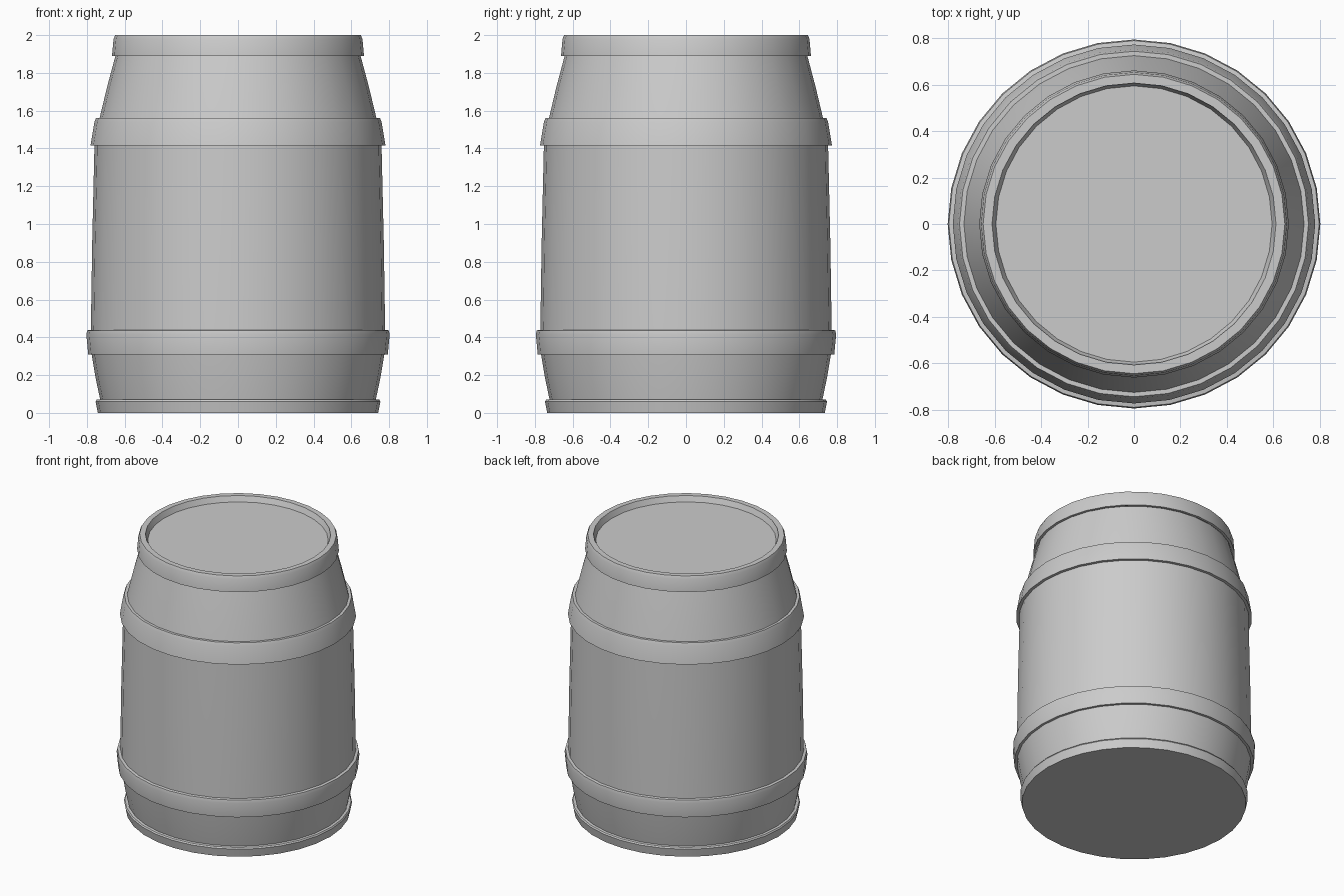
import bpy, bmesh, math

if "Cube" in bpy.data.objects:
    bpy.data.objects.remove(bpy.data.objects["Cube"])

SIDES = 32


def lathe(name, profile, squash=0.99, cap=None):
    """Spin (radius, z) points around z; cap is 'top' or 'bottom' to close that end."""
    bm = bmesh.new()
    rings = []
    for r, z in profile:
        rings.append([bm.verts.new((r * math.cos(a), r * squash * math.sin(a), z))
                      for a in (2 * math.pi * i / SIDES for i in range(SIDES))])
    for low, high in zip(rings, rings[1:]):
        for i in range(SIDES):
            j = (i + 1) % SIDES
            bm.faces.new((low[i], low[j], high[j], high[i]))
    if cap == 'bottom':
        bm.faces.new(rings[0][::-1])
    if cap == 'top':
        bm.faces.new(rings[-1])
    mesh = bpy.data.meshes.new(name)
    bm.to_mesh(mesh)
    bm.free()
    obj = bpy.data.objects.new(name, mesh)
    bpy.context.collection.objects.link(obj)
    bpy.ops.object.select_all(action='DESELECT')
    obj.select_set(True)
    bpy.context.view_layer.objects.active = obj
    bpy.ops.object.shade_smooth_by_angle(angle=math.radians(40))
    return obj


# Foot rim with the closed base
lathe("foot_rim", [(0.742, 0), (0.754, 0.06), (0.748, 0.07), (0.73, 0.072)], cap='bottom')

# Flared lower wall
lathe("lower_wall", [(0.73, 0.072), (0.755, 0.19), (0.775, 0.31)])

# Lower hoop, with a softened upper edge
lathe("lower_hoop", [(0.775, 0.31), (0.793, 0.31), (0.803, 0.415), (0.798, 0.437), (0.779, 0.44)])

# Main wall, slightly tapering
lathe("main_wall", [(0.779, 0.44), (0.772, 0.9), (0.76, 1.415)])

# Upper hoop
lathe("upper_hoop", [(0.76, 1.415), (0.781, 1.415), (0.76, 1.54), (0.752, 1.56), (0.733, 1.56)])

# Sloped shoulder
lathe("shoulder", [(0.733, 1.56), (0.692, 1.73), (0.649, 1.89)])

# Top rim, with recessed lid inside
lathe("top_rim", [(0.649, 1.89), (0.667, 1.89), (0.659, 1.98), (0.65, 2.0), (0.612, 2.0)], 0.992)
lathe("recessed_lid", [(0.612, 2.0), (0.595, 1.96)], 1.0, cap='top')
